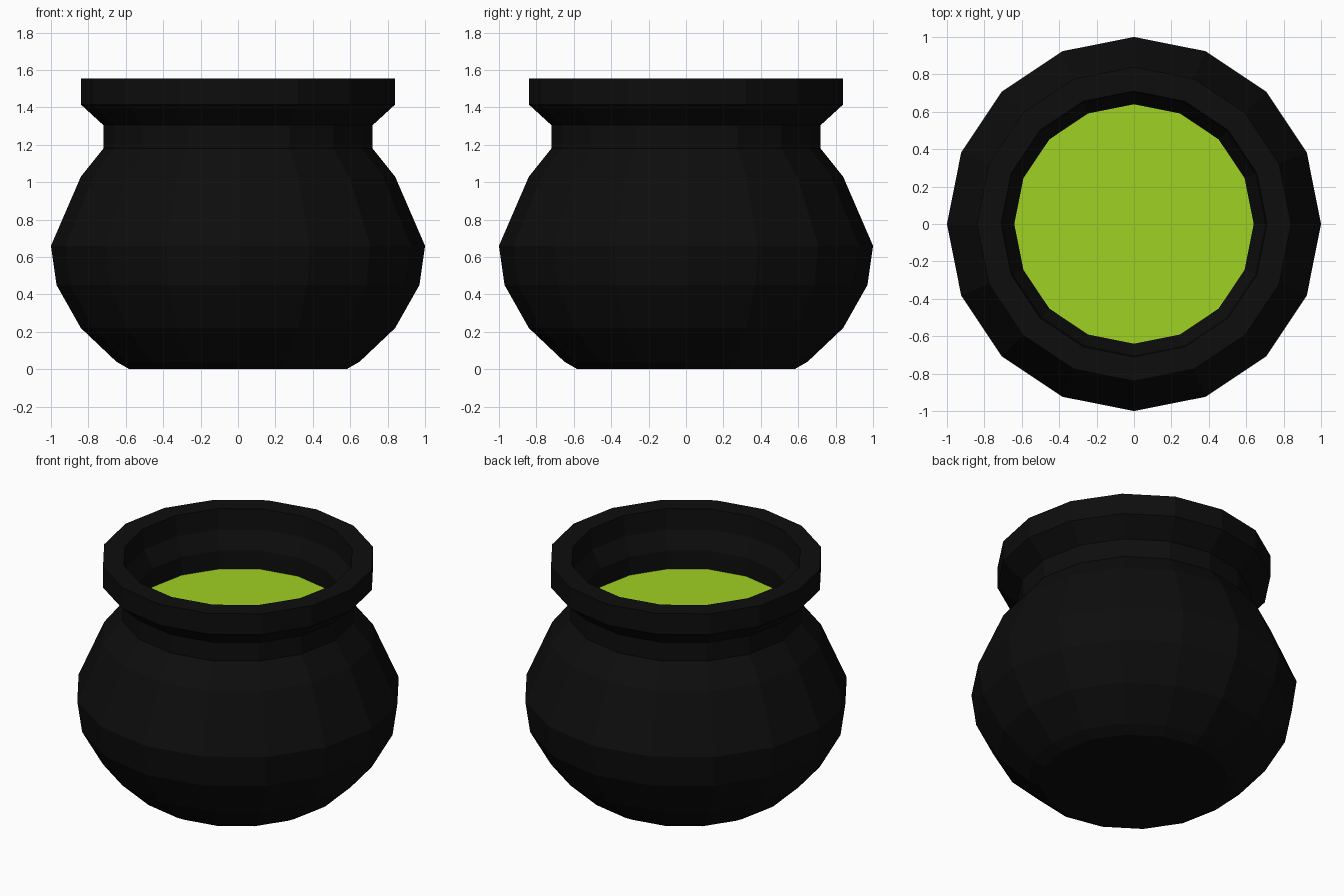
import bpy, bmesh, math

if "Cube" in bpy.data.objects:
    bpy.data.objects.remove(bpy.data.objects["Cube"])

SIDES = 16


def material(name, rgb):
    m = bpy.data.materials.new(name)
    m.diffuse_color = (*rgb, 1)
    m.use_nodes = True
    m.node_tree.nodes["Principled BSDF"].inputs["Base Color"].default_value = m.diffuse_color
    return m


def lathe(name, profile, mat, cap_start=False):
    """Revolve (radius, height) points around z with flat facets."""
    bm = bmesh.new()
    rings = [[bm.verts.new((r * math.cos(a), r * math.sin(a), z))
              for a in (2 * math.pi * i / SIDES for i in range(SIDES))]
             for r, z in profile]
    for low, high in zip(rings, rings[1:]):
        for i in range(SIDES):
            j = (i + 1) % SIDES
            bm.faces.new((low[i], low[j], high[j], high[i]))
    if cap_start:
        bm.faces.new(rings[0][::-1])
    mesh = bpy.data.meshes.new(name)
    bm.to_mesh(mesh)
    bm.free()
    mesh.materials.append(mat)
    obj = bpy.data.objects.new(name, mesh)
    bpy.context.collection.objects.link(obj)
    return obj


iron = material("black iron", (0.004, 0.004, 0.004))
green = material("green brew", (0.35, 0.64, 0.017))

# Pot: base, round belly, neck, flared rim, then down the inside of the neck
lathe("pot", [(0.58, 0), (0.65, 0.04), (0.84, 0.22), (0.97, 0.45), (1.0, 0.66),
              (0.84, 1.03), (0.72, 1.18), (0.72, 1.305), (0.84, 1.415), (0.84, 1.555),
              (0.71, 1.555), (0.70, 1.42), (0.64, 1.305), (0.64, 1.15)], iron, cap_start=True)

# Liquid surface filling the neck
bpy.ops.mesh.primitive_circle_add(vertices=SIDES, radius=0.64, fill_type='NGON',
                                  location=(0, 0, 1.18))
liquid = bpy.context.object
liquid.name = "liquid"
liquid.data.materials.append(green)
